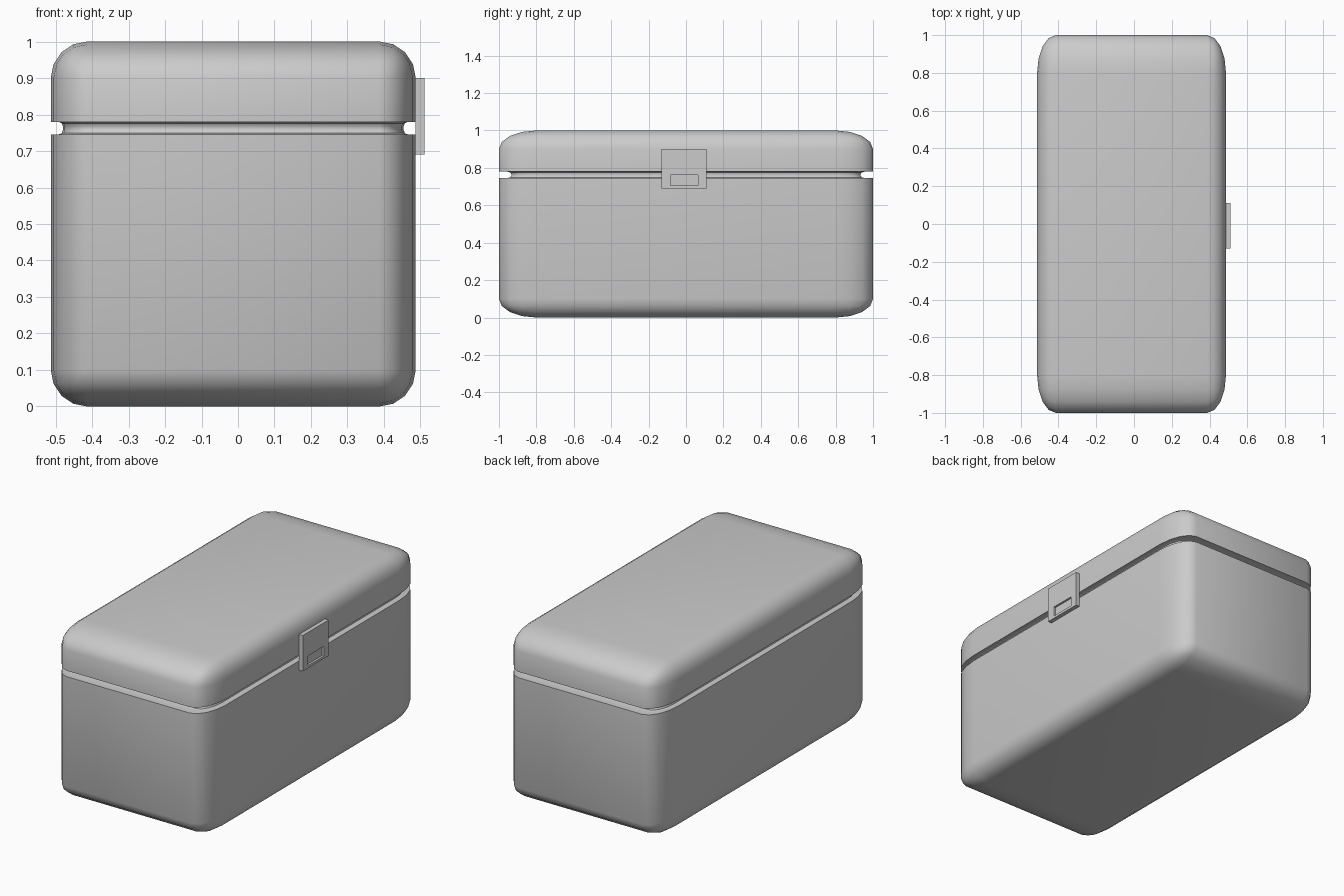
import bpy, bmesh
from mathutils import Vector, Matrix

if "Cube" in bpy.data.objects:
    bpy.data.objects.remove(bpy.data.objects["Cube"])


def cut(bm, co, no):
    bmesh.ops.bisect_plane(bm, geom=bm.verts[:] + bm.edges[:] + bm.faces[:],
                           plane_co=co, plane_no=no, dist=1e-5)


def finish(name, bm, loc=(0, 0, 0)):
    bmesh.ops.recalc_face_normals(bm, faces=bm.faces[:])
    mesh = bpy.data.meshes.new(name)
    bm.to_mesh(mesh)
    bm.free()
    ob = bpy.data.objects.new(name, mesh)
    ob.location = loc
    bpy.context.collection.objects.link(ob)
    bpy.ops.object.select_all(action='DESELECT')
    ob.select_set(True)
    bpy.context.view_layer.objects.active = ob
    bpy.ops.object.shade_smooth_by_angle(angle=0.61)
    return ob


# Box body: rounded cube, stretched along y
R = 0.1
bm = bmesh.new()
bmesh.ops.create_cube(bm, size=1, matrix=Matrix.Translation((0, 0, 0.5)))
bmesh.ops.bevel(bm, geom=bm.edges[:], offset=R, segments=4, profile=0.5,
                affect='EDGES')

# Lid groove: cut height -> (inward depth, final height)
groove = {0.745: (0, 0.745), 0.750: (0.021, 0.745), 0.754: (0.030, 0.749),
          0.758: (0.033, 0.757), 0.767: (0.033, 0.768), 0.771: (0.030, 0.776),
          0.775: (0.021, 0.780), 0.780: (0, 0.780)}
for z in groove:
    cut(bm, (0, 0, z), (0, 0, 1))
core = 0.5 - R
for v in bm.verts:
    for z, (depth, new_z) in groove.items():
        if abs(v.co.z - z) < 1e-4:
            inner = Vector([max(-core, min(core, c)) for c in v.co.xy])
            d = (v.co.xy - inner).normalized() * depth
            v.co = (v.co.x - d.x, v.co.y - d.y, new_z)
            break
bmesh.ops.scale(bm, vec=(1, 2, 1), verts=bm.verts[:])
finish("box_body", bm, (-0.013, 0, 0))

# Latch plate with a recessed finger slot
bm = bmesh.new()
lo, hi = Vector((0.487, -0.13, 0.69)), Vector((0.511, 0.11, 0.90))
bmesh.ops.create_cube(bm, size=1, matrix=Matrix.Translation((lo + hi) / 2)
                      @ Matrix.Diagonal((*(hi - lo), 1)))
for y in (-0.082, 0.065):
    cut(bm, (0, y, 0), (0, 1, 0))
for z in (0.705, 0.762):
    cut(bm, (0, 0, z), (0, 0, 1))
bm.normal_update()
slot = [f for f in bm.faces if f.normal.x > 0.9
        and (f.calc_center_median().yz - Vector((-0.0085, 0.7335))).length < 0.01]
ret = bmesh.ops.extrude_discrete_faces(bm, faces=slot)
for f in ret["faces"]:
    bmesh.ops.translate(bm, vec=(-0.012, 0, 0), verts=f.verts[:])
finish("latch", bm)
